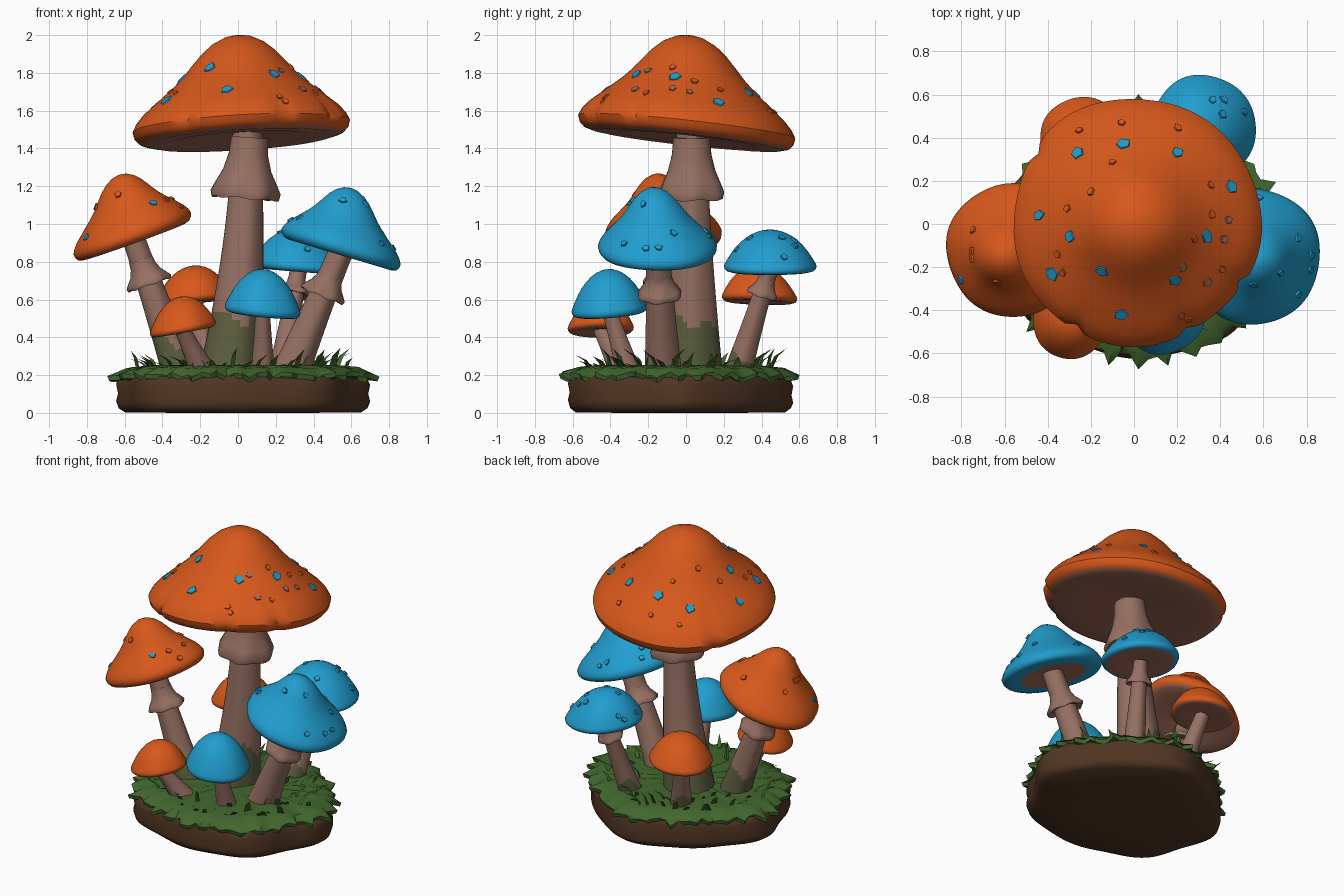
import bpy, bmesh, math, random
from mathutils import Vector
from mathutils.bvhtree import BVHTree

if "Cube" in bpy.data.objects:
    bpy.data.objects.remove(bpy.data.objects["Cube"])

random.seed(4)
TAU = math.tau


def material(name, rgb):
    m = bpy.data.materials.new(name)
    m.diffuse_color = (*rgb, 1)
    m.use_nodes = True
    m.node_tree.nodes["Principled BSDF"].inputs["Base Color"].default_value = m.diffuse_color
    return m


ORANGE = material("orange", (0.68, 0.098, 0.011))
BLUE = material("blue", (0.015, 0.340, 0.62))
GREEN = material("grass green", (0.054, 0.138, 0.027))
SOIL = material("soil brown", (0.080, 0.036, 0.016))
STEM = material("stem beige", (0.305, 0.162, 0.122))
GILL = material("gill brown", (0.360, 0.145, 0.095))
MOSS = material("moss green", (0.107, 0.112, 0.048))


def finish(name, bm, mats, angle=40):
    bmesh.ops.recalc_face_normals(bm, faces=bm.faces)
    me = bpy.data.meshes.new(name)
    bm.to_mesh(me)
    bm.free()
    for m in mats:
        me.materials.append(m)
    me.shade_smooth()
    me.set_sharp_from_angle(angle=math.radians(angle))
    ob = bpy.data.objects.new(name, me)
    bpy.context.collection.objects.link(ob)
    return ob


def loft(name, rings, mats, rule=None, angle=40):
    """Skin a list of equal rings, close both ends; rule(ring, centre) -> slot."""
    bm = bmesh.new()
    vs = [[bm.verts.new(p) for p in r] for r in rings]
    n = len(vs[0])
    faces = [(0, bm.faces.new(vs[0])), (len(vs) - 1, bm.faces.new(vs[-1]))]
    for i in range(len(vs) - 1):
        for j in range(n):
            k = (j + 1) % n
            faces.append((i, bm.faces.new((vs[i][j], vs[i][k], vs[i + 1][k], vs[i + 1][j]))))
    if rule:
        for i, f in faces:
            f.material_index = rule(i, f.calc_center_median())
    return finish(name, bm, mats, angle)


# ---- mushroom caps: (radius fraction, height fraction) profiles
UNDER = [(0.985, -0.07), (0.945, -0.12), (0.87, -0.145), (0.65, -0.14), (0.35, -0.1), (0.1, -0.07)]
BELL = [(0.02, 1), (0.12, 0.98), (0.24, 0.91), (0.34, 0.81), (0.43, 0.69), (0.52, 0.565), (0.61, 0.46),
        (0.71, 0.36), (0.81, 0.26), (0.9, 0.17), (0.965, 0.08), (1, 0)] + UNDER
DOME = [(0.02, 1), (0.15, 0.985), (0.3, 0.93), (0.45, 0.84), (0.58, 0.72), (0.7, 0.58), (0.81, 0.41),
        (0.91, 0.22), (0.98, 0.07), (1, 0)] + UNDER


def cap(name, c, r, slope, apex, profile, colour, gill_from, notches=(), n=72):
    """Cap with rim centre c, rim slopes (dz/dx, dz/dy) and apex offset."""
    ph = random.random() * TAU
    rings = []
    for rho, t in profile:
        ring = []
        for j in range(n):
            a = TAU * j / n
            w = 1 + rho * (0.012 * math.sin(3 * a + ph) + 0.01 * math.sin(5 * a + 2 * ph))
            for q in notches:
                d = (a - q + math.pi) % TAU - math.pi
                w -= 0.05 * max(0, rho - 0.75) / 0.25 * math.exp(-(d / 0.05) ** 2)
            x, y = r * rho * w * math.cos(a), r * rho * w * math.sin(a)
            ring.append((c[0] + x + apex[0] * t, c[1] + y + apex[1] * t,
                         c[2] + x * slope[0] + y * slope[1] + apex[2] * t))
        rings.append(ring)
    first = len(profile) - len(UNDER) + gill_from
    return loft(name, rings, [colour, GILL], lambda i, p: int(i >= first))


def patches(name, cap_ob, spots, colour, size, height=0.007):
    """Scatter small ragged flakes on a cap at plan positions."""
    me = cap_ob.data
    tree = BVHTree.FromPolygons([v.co for v in me.vertices], [p.vertices for p in me.polygons])
    bm = bmesh.new()
    for x, y in spots:
        p, nrm, _, _ = tree.ray_cast(Vector((x, y, 3)), Vector((0, 0, -1)))
        if p is None:
            continue
        if nrm.z < 0:
            nrm = -nrm
        u = nrm.orthogonal().normalized()
        v = nrm.cross(u)
        ph = random.random() * TAU
        rad = [size * random.uniform(0.75, 1.2) for _ in range(5)]
        lo, hi = [], []
        for k in range(5):
            d = u * math.cos(ph + k * TAU / 5) + v * math.sin(ph + k * TAU / 5)
            lo.append(bm.verts.new(p + d * rad[k] - nrm * 0.008))
            hi.append(bm.verts.new(p + d * rad[k] * 0.85 + nrm * height))
        bm.faces.new(hi)
        for k in range(5):
            bm.faces.new((lo[k], lo[(k + 1) % 5], hi[(k + 1) % 5], hi[k]))
    return finish(name, bm, [colour], 60)


def scatter(c, r, count, lo=0.4, hi=0.93):
    out = []
    for k in range(count):
        a, q = k * 2.4 + random.random(), r * random.uniform(lo, hi)
        out.append((c[0] + q * math.cos(a), c[1] + q * math.sin(a)))
    return out


def stem(name, base, top, r0, r1, moss, skirt=None, bow=0.0, n=36):
    """Tapered, slightly bowed stem; skirt = (position 0..1, radius, height)."""
    b, t = Vector(base), Vector(top)
    axis = (t - b).normalized()
    u = Vector((0, 1, 0)).cross(axis).normalized()
    v = axis.cross(u)

    def at(s):
        return b.lerp(t, s) + Vector((bow * math.sin(math.pi * s), 0, 0))

    def ring(p, r, wave=0, k=6):
        return [p + (u * math.cos(a) + v * math.sin(a)) * r * (1 + wave * math.cos(k * a))
                + axis * r * wave * 0.7 * math.sin(k * a) for a in (TAU * j / n for j in range(n))]

    rings = [ring(at(s / 40), r1 + (r0 - r1) * (1 - s / 40) ** 1.5, 0.02, 5) for s in range(41)]
    loft(name, rings, [STEM, MOSS],
         lambda i, p: int(p.z < moss + 0.04 * math.sin(31 * p.x + 23 * p.y)))
    if skirt:
        s, r, h = skirt
        p = at(s)
        prof = [(h, 0.54, 0), (0.7 * h, 0.58, 0), (0.42 * h, 0.7, 0.01), (0.2 * h, 0.87, 0.03),
                (0.03 * h, 0.99, 0.045), (-0.08 * h, 0.95, 0.045), (-0.06 * h, 0.8, 0.03), (0.05 * h, 0.5, 0)]
        loft(name + "_skirt", [ring(p + axis * d, r * f, w) for d, f, w in prof], [STEM], None, 60)


# ---- the seven mushrooms
# name, rim centre, radius, rim slope, apex offset, profile, colour, gill start, stem base, r0, r1, moss, skirt
SHROOMS = [
    ("large", (0.01, 0.01, 1.515), 0.575, (0.06, -0.11), (-0.01, 0.01, 0.485), BELL, ORANGE, 1,
     (-0.045, 0.03, 0.2), 0.165, 0.08, 0.5, (0.735, 0.18, 0.3)),
    ("left", (-0.56, -0.12, 0.95), 0.31, (0.36, 0.03), (-0.07, -0.03, 0.31), BELL, ORANGE, 1,
     (-0.3, -0.1, 0.2), 0.10, 0.06, 0.38, (0.66, 0.12, 0.13)),
    ("right", (0.55, -0.15, 0.88), 0.315, (-0.30, 0.0), (0.05, -0.02, 0.31), BELL, BLUE, 3,
     (0.27, -0.12, 0.2), 0.10, 0.065, 0.2, (0.64, 0.12, 0.13)),
    ("back_blue", (0.32, 0.445, 0.775), 0.245, (-0.08, 0.0), (-0.01, 0.0, 0.195), DOME, BLUE, 2,
     (0.23, 0.27, 0.2), 0.075, 0.045, 0.3, (0.76, 0.085, 0.09)),
    ("front_blue", (0.13, -0.405, 0.55), 0.2, (-0.1, 0.08), (0.01, -0.01, 0.21), DOME, BLUE, 2,
     (0.13, -0.3, 0.2), 0.068, 0.04, 0.2, None),
    ("front_orange", (-0.295, -0.45, 0.45), 0.175, (0.18, 0.02), (-0.01, 0.0, 0.165), DOME, ORANGE, 1,
     (-0.18, -0.33, 0.2), 0.075, 0.042, 0.2, None),
    ("back_orange", (-0.235, 0.39, 0.61), 0.2, (0.08, -0.03), (0.0, -0.01, 0.17), DOME, ORANGE, 1,
     (-0.15, 0.27, 0.2), 0.075, 0.045, 0.3, None),
]
caps = {}
for (name, c, r, slope, apex, prof, col, gill, base, r0, r1, moss, skirt) in SHROOMS:
    big = name == "large"
    caps[name] = cap(name + "_cap", c, r, slope, apex, prof, col, gill, (2.55, 4.2, 5.17, 5.75) if big else ())
    shift = 0.04 if big else 0
    stem(name + "_stem", base, (c[0] + shift, c[1] + shift / 2, c[2] - 0.01), r0, r1, moss, skirt, shift / 2)
    count = {"large": 14, "left": 8, "right": 12, "back_blue": 10}.get(name, 0)
    if count:
        patches(name + "_cap_flakes", caps[name], scatter(c, r, count), col, 0.022, 0.009)

# contrasting spots on the orange caps
patches("large_cap_spots", caps["large"],
        [(-0.26, 0.33), (-0.05, 0.37), (0.2, 0.33), (0.45, 0.17), (-0.44, 0.04), (-0.3, -0.06),
         (0.34, -0.06), (-0.38, -0.23), (-0.15, -0.22), (0.19, -0.26), (-0.06, -0.42)], BLUE, 0.035)
patches("large_cap_dull_spots", caps["large"],
        [(0.34, -0.27), (0.23, -0.2), (0.44, 0.02), (0.42, -0.07)], GILL, 0.024)
patches("left_cap_spots", caps["left"], [(-0.45, -0.3), (-0.8, -0.26)], BLUE, 0.024)


# ---- soil base and grass
def outline(a, k, z):
    w = 1 + 0.022 * math.sin(5 * a + 0.6) + 0.02 * math.sin(8 * a + 2)
    w -= 0.09 * math.exp(-((a - 2.45) / 0.35) ** 2) + 0.06 * math.exp(-((a - 0.7) / 0.35) ** 2)
    return (0.02 + 0.66 * k * w * math.cos(a), -0.04 + 0.585 * k * w * math.sin(a), z)


N = 96
loft("soil_base", [[outline(TAU * j / N, k, z + (0.008 * math.sin(7 * TAU * j / N) if z > 0.03 else 0))
                    for j in range(N)]
                   for k, z in ((0.5, 0.0), (0.93, 0.003), (0.98, 0.025), (1.0, 0.06), (0.985, 0.1),
                                (1.0, 0.15), (0.97, 0.19), (0.9, 0.21), (0.3, 0.21))], [SOIL])

# ragged grass mat: alternating long and short tips around the rim
tips = [random.uniform(1.0, 1.07) if j % 3 == 0 else random.uniform(0.94, 1.0) for j in range(N)]
drop = [random.uniform(-0.02, 0.015) for j in range(N)]
loft("grass_mat", [[outline(TAU * j / N, k * (tips[j] if edge else 1), z + drop[j] * (1 if edge else 0.3))
                    for j in range(N)]
                   for k, z, edge in ((0.3, 0.2, 0), (0.85, 0.19, 0), (1.0, 0.18, 1), (1.015, 0.205, 1),
                                      (0.92, 0.24, 0), (0.75, 0.25, 0), (0.3, 0.25, 0))], [GREEN], angle=45)

# grass blades: narrow three-sided spikes leaning outward
bm = bmesh.new()
for i in range(75):
    a = (i * 2.39996) % TAU
    p = Vector(outline(a, random.uniform(0.5, 0.86), 0.225))
    lean = a + random.uniform(-0.9, 0.9)
    d = Vector((math.cos(lean), math.sin(lean), 0))
    s = Vector((-d.y, d.x, 0)) * random.uniform(0.012, 0.022)
    reach, up = random.uniform(0.05, 0.12), random.uniform(0.03, 0.12)
    mid = p + d * reach * 0.4 + Vector((0, 0, up * 0.65))
    lo = [bm.verts.new(q) for q in (p - s, p + s, p - d * 0.015)]
    hi = [bm.verts.new(q) for q in (mid - s * 0.8, mid + s * 0.8, mid - d * 0.012)]
    tip = bm.verts.new(p + d * reach + Vector((0, 0, up)))
    for k in range(3):
        m = (k + 1) % 3
        bm.faces.new((lo[k], lo[m], hi[m], hi[k]))
        bm.faces.new((hi[k], hi[m], tip))
    bm.faces.new(lo)
finish("grass_blades", bm, [GREEN], 45)
